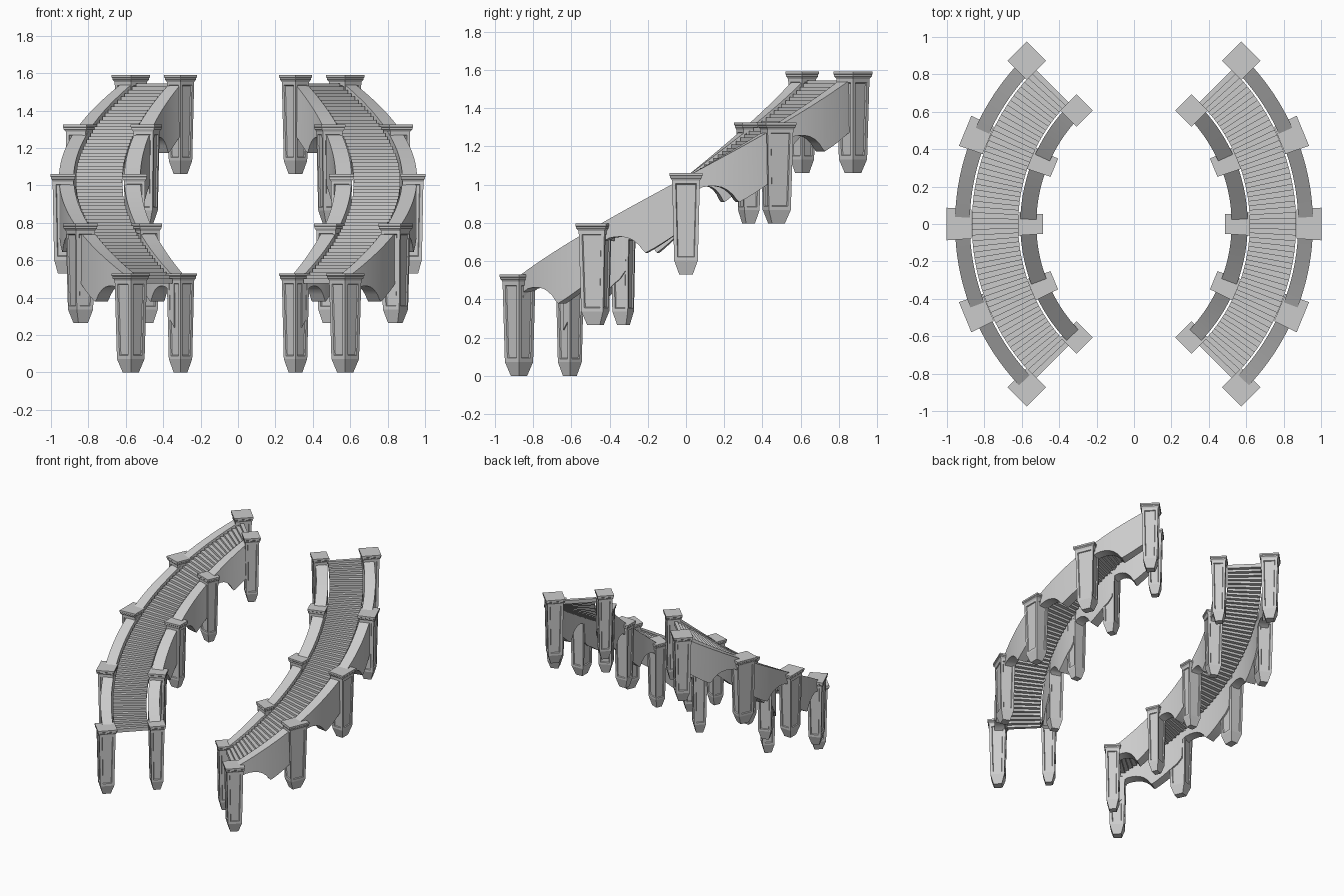
import bpy, bmesh, math
from mathutils import Vector

if "Cube" in bpy.data.objects:
    bpy.data.objects.remove(bpy.data.objects["Cube"])

CX = -0.30                    # bend centre of the right-hand stair
BAY = math.radians(22.5)      # angle between posts
RISE = 0.265                  # climb per bay
POST_H = 0.53
R_OUT, R_IN = 1.235, 0.853    # post radii


def polar(r, a, z):
    return Vector((CX + r * math.cos(a), r * math.sin(a), z))


def slope(a):
    """Height of the wall top at angle a."""
    return 1.04 + RISE * a / BAY


def finish(bm, name, smooth=False):
    bmesh.ops.recalc_face_normals(bm, faces=bm.faces)
    me = bpy.data.meshes.new(name)
    bm.to_mesh(me)
    bm.free()
    ob = bpy.data.objects.new(name, me)
    bpy.context.collection.objects.link(ob)
    if smooth:
        bpy.ops.object.select_all(action='DESELECT')
        ob.select_set(True)
        bpy.context.view_layer.objects.active = ob
        bpy.ops.object.shade_smooth_by_angle(angle=math.radians(25))
    # second stair is the mirror image across x = 0
    ob.modifiers.new("mirror", 'MIRROR').use_mirror_merge = False
    return ob


def bridge(bm, rings):
    """Skin a list of four-point rings into a closed solid; returns side faces per span."""
    vs = [[bm.verts.new(p) for p in ring] for ring in rings]
    spans = []
    for lo, hi in zip(vs, vs[1:]):
        spans.append([bm.faces.new((lo[i], lo[(i + 1) % 4], hi[(i + 1) % 4], hi[i]))
                      for i in range(4)])
    bm.faces.new(vs[0][::-1])
    bm.faces.new(vs[-1])
    return spans


# height and width fraction: pointed foot, tapered shaft, stepped cap
POST_PROFILE = [(0.0, 0.42), (0.072, 0.72), (0.492, 0.84), (0.500, 0.90),
                (0.505, 0.96), (0.514, 0.96), (0.517, 1.0), (POST_H, 1.0)]


def post(bm, r, k, half_rad, half_tan, wedge):
    a = k * BAY
    z0 = POST_H + k * RISE
    radial = Vector((math.cos(a), math.sin(a), 0))
    tangent = Vector((-math.sin(a), math.cos(a), 0))
    rings = []
    for z, f in POST_PROFILE:
        ring = []
        for sr, st in ((-1, -1), (1, -1), (1, 1), (-1, 1)):
            dr = sr * half_rad * f
            w = half_tan * f * ((r + dr) / r if wedge else 1)
            ring.append(polar(r, a, z0 + z) + radial * dr + tangent * st * w)
        rings.append(ring)
    shaft = bridge(bm, rings)[1]
    # framed recessed panels on the shaft sides
    bmesh.ops.recalc_face_normals(bm, faces=bm.faces)
    t = 0.38 * min(half_rad, half_tan)
    bmesh.ops.inset_individual(bm, faces=shaft, thickness=t, depth=0)
    bmesh.ops.inset_individual(bm, faces=shaft, thickness=0.005, depth=-0.007)


for name, r, end in (("outer_posts", R_OUT, 0.0725), ("inner_posts", R_IN, 0.0615)):
    bm = bmesh.new()
    for k in range(-2, 3):
        # centre of each foot is one post height above the ground at k = 0
        if abs(k) == 2:
            post(bm, r + (0.006 if r == R_IN else 0), k, end, end, False)
        else:
            post(bm, r, k, 0.067, 0.067 * r, True)
    finish(bm, name)

# wall depth below its sloping top along one bay: arch, then a hanging tooth
ARCH = [(0, 0.27), (0.09, 0.25), (0.11, 0.10), (0.17, 0.10), (0.24, 0.112),
        (0.31, 0.13), (0.38, 0.155), (0.44, 0.185), (0.50, 0.225), (0.54, 0.262),
        (0.57, 0.283), (0.66, 0.283), (0.75, 0.28), (0.84, 0.275), (0.92, 0.27)]

for name, r0, r1 in (("outer_wall", 1.178, 1.257), ("inner_wall", 0.822, 0.908)):
    bm = bmesh.new()
    stations = [((k + t) * BAY, d) for k in range(-2, 2) for t, d in ARCH]
    stations.append((2 * BAY, 0.27))
    bridge(bm, [[polar(r0, a, slope(a) - d), polar(r1, a, slope(a) - d),
                 polar(r1, a, slope(a)), polar(r0, a, slope(a))]
                for a, d in stations])
    finish(bm, name, smooth=True)

# stair treads: overlapping wedge slabs
N = 60
bm = bmesh.new()
step = 4 * BAY / N
for i in range(N):
    a0 = -2 * BAY + i * step
    z = slope(a0 + step) - 0.025
    bridge(bm, [[polar(0.919, a, z - 0.028), polar(1.167, a, z - 0.028),
                 polar(1.167, a, z), polar(0.919, a, z)]
                for a in (a0, a0 + step)])
finish(bm, "stair_treads")
